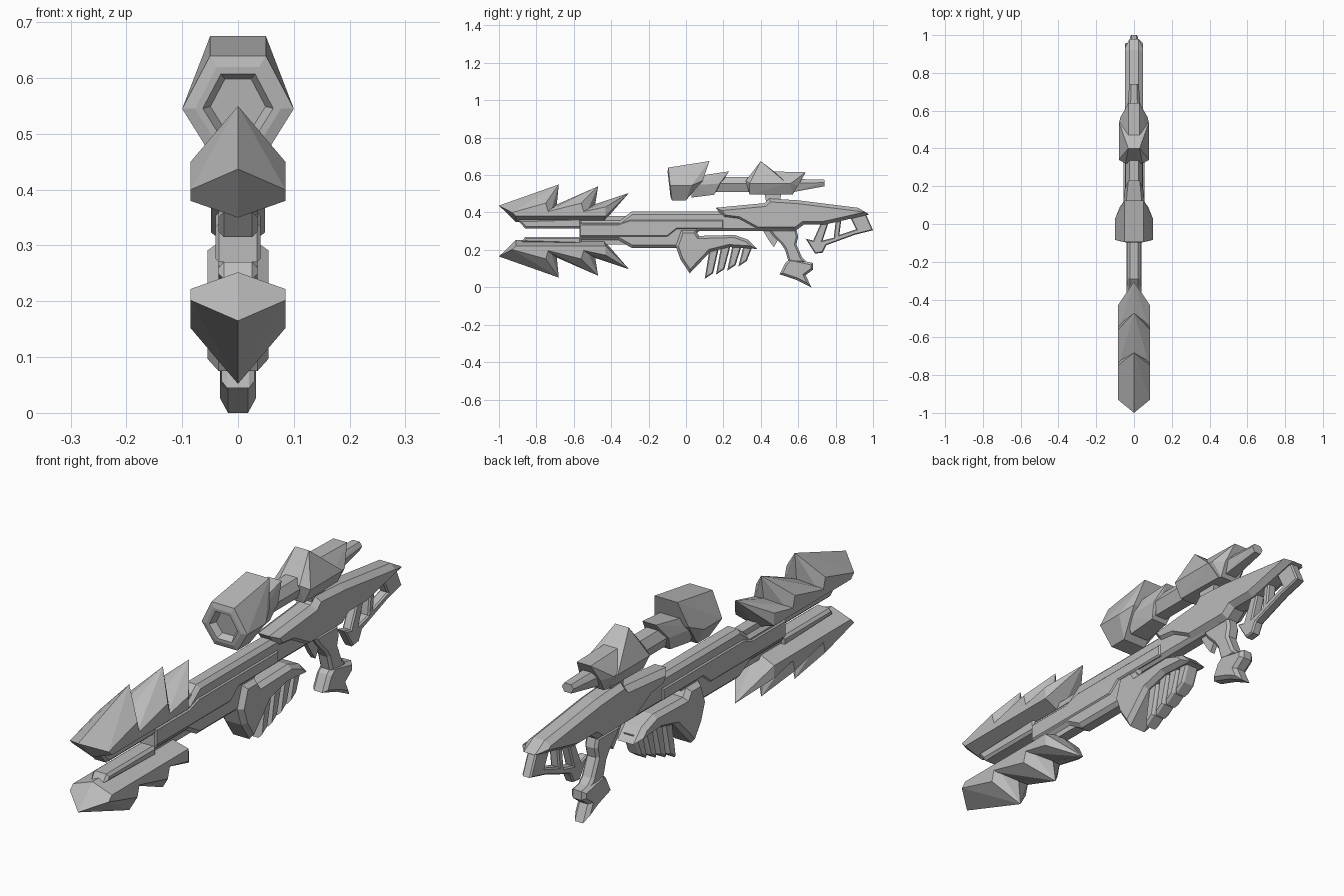
import bpy
import bmesh

UNIT = 0.01  # all part sizes below are in hundredths

default_cube = bpy.data.objects.get("Cube")
if default_cube:
    bpy.data.objects.remove(default_cube, do_unlink=True)

grey = bpy.data.materials.new("plain grey")
grey.use_nodes = True
grey.diffuse_color = (0.5, 0.5, 0.5, 1)
grey.node_tree.nodes["Principled BSDF"].inputs["Base Color"].default_value = (0.5, 0.5, 0.5, 1)


def finish(name, bm):
    """Turn a bmesh into a flat shaded object."""
    bmesh.ops.recalc_face_normals(bm, faces=bm.faces)
    bmesh.ops.scale(bm, vec=(UNIT, UNIT, UNIT), verts=bm.verts)
    mesh = bpy.data.meshes.new(name)
    bm.to_mesh(mesh)
    bm.free()
    mesh.materials.append(grey)
    obj = bpy.data.objects.new(name, mesh)
    bpy.context.collection.objects.link(obj)
    return obj


def plate(name, profile, half_width, inset=0, depth=0):
    """Extrude a side profile across x, with chamfered flanks."""
    bm = bmesh.new()
    flat = half_width - depth
    face = bm.faces.new([bm.verts.new((-flat, y, z)) for y, z in profile])
    result = bmesh.ops.extrude_face_region(bm, geom=[face], use_keep_orig=True)
    moved = [g for g in result["geom"] if isinstance(g, bmesh.types.BMVert)]
    bmesh.ops.translate(bm, vec=(2 * flat, 0, 0), verts=moved)
    bmesh.ops.recalc_face_normals(bm, faces=bm.faces)
    if inset:
        caps = [f for f in bm.faces if abs(f.normal.x) > 0.9]
        bmesh.ops.inset_region(bm, faces=caps, thickness=inset, depth=depth,
                               use_even_offset=True)
    return finish(name, bm)


def faceted(points):
    """Convex faceted solid, mirrored across x."""
    bm = bmesh.new()
    for x, y, z in points:
        bm.verts.new((x, y, z))
        if x:
            bm.verts.new((-x, y, z))
    hull = bmesh.ops.convex_hull(bm, input=bm.verts)
    inside = [g for g in hull["geom_interior"] if isinstance(g, bmesh.types.BMVert)]
    if inside:
        bmesh.ops.delete(bm, geom=inside, context="VERTS")
    bmesh.ops.dissolve_limit(bm, angle_limit=0.03, verts=bm.verts, edges=bm.edges)
    bmesh.ops.recalc_face_normals(bm, faces=bm.faces)
    return bm


# Spiked muzzle shells, upper set and its flipped lower twin
shells = {
    "front": [(0, -100, 43.7), (8.5, -93, 40), (8.5, -91, 38), (0, -91, 35),
              (0, -68, 55), (8.5, -75, 45), (8.5, -73, 38), (0, -70, 35)],
    "middle": [(0, -72, 43), (8.5, -76, 40), (8.5, -76, 38), (0, -76, 35),
               (0, -47, 54), (8.5, -56, 45), (8.5, -54, 38), (0, -50, 35)],
    "rear": [(0, -53, 43), (8.5, -57, 40), (8.5, -57, 38), (0, -57, 35),
             (0, -30.5, 50.5), (8.5, -43, 43), (8.5, -43, 38), (0, -44, 35)],
}
for label, points in shells.items():
    finish("upper_" + label + "_shell", faceted(points))
    flipped = [(x, y, 60.2 - z) for x, y, z in points]
    finish("lower_" + label + "_shell", faceted(flipped))

# Barrel and the two rails that reach forward between the shells
plate("barrel", [(-57, 36), (-35, 36), (-29, 40.5), (55, 40.5), (55, 30), (7, 30),
                 (-4, 21), (-29, 21), (-36, 25), (-57, 25)], 3.5, 1.5, 1.5)
plate("barrel_spine", [(-57, 38), (-30, 38), (-30, 23), (-57, 23)], 2.2)
plate("barrel_side_panel", [(-57, 34), (-36, 34), (-30, 36), (20, 36), (20, 31),
                            (-5, 31), (-10, 27), (-36, 27), (-57, 27)], 4, 0.6, 0.6)
plate("upper_rail", [(-90, 36), (-86, 31.5), (-56, 31.5), (-56, 37)], 3.5, 1, 1)
plate("lower_rail", [(-88, 24), (-86, 27), (-56, 27), (-56, 23)], 3.5, 1, 1)

# Receiver and stock
plate("receiver", [(16, 42.5), (26, 43.5), (42, 45), (44.5, 47.5), (60, 46.5),
                   (92, 42.5), (98, 39), (96, 38.5), (74, 33.5), (63, 33.5),
                   (59, 30.5), (38, 30.5), (28, 36), (20, 37)], 4.8, 1.8, 2.4)
plate("stock_frame", [(64, 26), (68, 25), (72, 34), (76, 34), (73, 25), (79, 26.5),
                      (80, 35), (83, 36), (82, 28), (91, 31), (88, 37), (96, 39.5),
                      (100, 30.5), (90, 28), (75, 22.5), (73, 18.5), (69, 18)],
      2, 0.5, 0.6)

# Pistol grip and trigger
plate("grip", [(44, 31), (59, 31), (60, 27), (59, 23), (62, 16), (65, 13), (55, 13),
               (53, 20), (51, 23), (47, 27)], 2.8, 1, 1)
plate("grip_base", [(53, 13), (56, 15.5), (68, 13), (68, 9.5), (64, 6.5), (67, 0),
                    (59, 4), (50, 7)], 3.2, 1.2, 1.4)
plate("trigger", [(41, 30.5), (45, 30.5), (49, 25), (47, 21.5), (45, 24)], 1)

# Fore grip pod with a row of slanted fins
plate("fore_grip", [(-5.5, 22), (-2.5, 30.5), (5, 30.5), (7, 27.5), (26, 28), (33, 25.5),
                    (38, 20.5), (23, 21.5), (13, 19), (2, 7.5), (-3, 15)], 5.5, 1.4, 2)
for i in range(4):
    y, tip = 13 + 6 * i, 4.5 + 2.2 * i
    plate("fin_%d" % (i + 1), [(y, 23), (y + 5, 23), (y + 1.5, tip + 3), (y - 3, tip)],
          3, 0.6, 1)

# Scope hood with a stepped recess in its front
hood = faceted([(5, -9.5, 64), (10, -8.4, 54.5), (5, -7.5, 46.5), (5, 12.5, 67.5),
                (7.5, 9, 57), (10, 3, 54.5), (5, 0, 46.5)])
lens = min(hood.faces, key=lambda f: f.calc_center_median().y)
for inset, depth in ((2, 0.6), (1.2, 0), (1.2, -2.5)):
    bmesh.ops.inset_region(hood, faces=[lens], thickness=inset, depth=depth,
                           use_even_offset=True)
finish("scope_hood", hood)

# Scope body, spikes, eyepiece and mount
scope_parts = {
    "scope_collar": [(5, 3, 59), (6.5, 3, 54.5), (4, 3, 48), (3, 23, 62),
                     (5, 18, 55.5), (3.5, 15, 49.5)],
    "scope_tube": [(2.5, 10, 59), (4.5, 10, 55.5), (2.5, 10, 51), (2.5, 36, 59),
                   (4.5, 36, 55.5), (2.5, 36, 51)],
    "scope_crest": [(4.5, 32, 57), (8, 34, 55.5), (5, 34, 49.5), (3, 40, 67.5),
                    (3, 47, 62), (8, 54, 55.5), (4.5, 56, 49.5)],
    "scope_rear_cowl": [(3, 44, 62), (8, 46, 55.5), (4.5, 46, 49.5), (3, 64, 61.5),
                        (7.5, 56, 55.5), (4.5, 60, 54.5), (4, 57, 49.5)],
    "eyepiece": [(2, 55, 58), (4, 55, 55.5), (2.5, 55, 50.5), (1.5, 74, 57.5),
                 (2.5, 74, 56), (1.5, 74, 54)],
    "scope_mount": [(2.5, 42, 50), (2.5, 51, 50), (2.5, 43, 45), (2.5, 50, 45)],
}
for label, points in scope_parts.items():
    finish(label, faceted(points))
